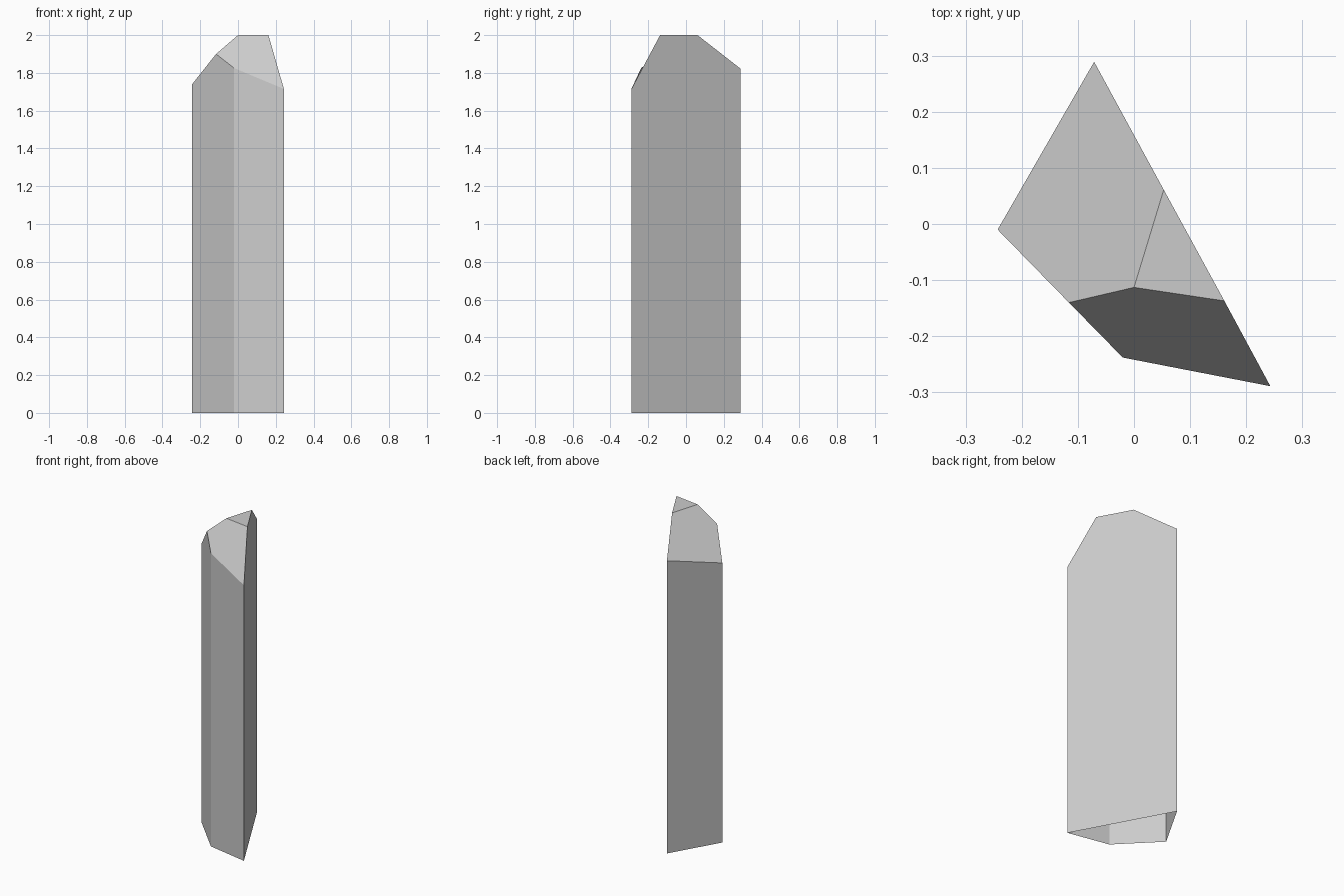
import bpy, bmesh

if "Cube" in bpy.data.objects:
    bpy.data.objects.remove(bpy.data.objects["Cube"])

# Four-sided footprint (left, back, right, front corners) and rim heights
base = [(-0.243, -0.01), (-0.071, 0.289), (0.243, -0.289), (-0.02, -0.238)]
heights = [1.74, 1.822, 1.715, 1.825]

bm = bmesh.new()
lo = [bm.verts.new((x, y, 0)) for x, y in base]
left, back, right, front = [bm.verts.new((x, y, h)) for (x, y), h in zip(base, heights)]

# Points of the cut tip
notch = bm.verts.new((-0.116, -0.14, 1.9))
tip_front = bm.verts.new((0.0, -0.113, 2))
tip_back = bm.verts.new((0.053, 0.061, 2))
tip_right = bm.verts.new((0.161, -0.137, 2))

faces = [
    # side walls, open at the bottom
    (lo[1], lo[0], left, back),
    (lo[2], lo[1], back, tip_back, tip_right, right),
    (lo[3], lo[2], right, front),
    (lo[0], lo[3], front, notch, left),
    # sloped facets and flat tip
    (left, notch, tip_front, tip_back, back),
    (front, right, tip_right, tip_front, notch),
    (tip_front, tip_right, tip_back),
]
for f in faces:
    bm.faces.new(f)

mesh = bpy.data.meshes.new("crystal_shard")
bm.to_mesh(mesh)
bm.free()
shard = bpy.data.objects.new("crystal_shard", mesh)
bpy.context.collection.objects.link(shard)
